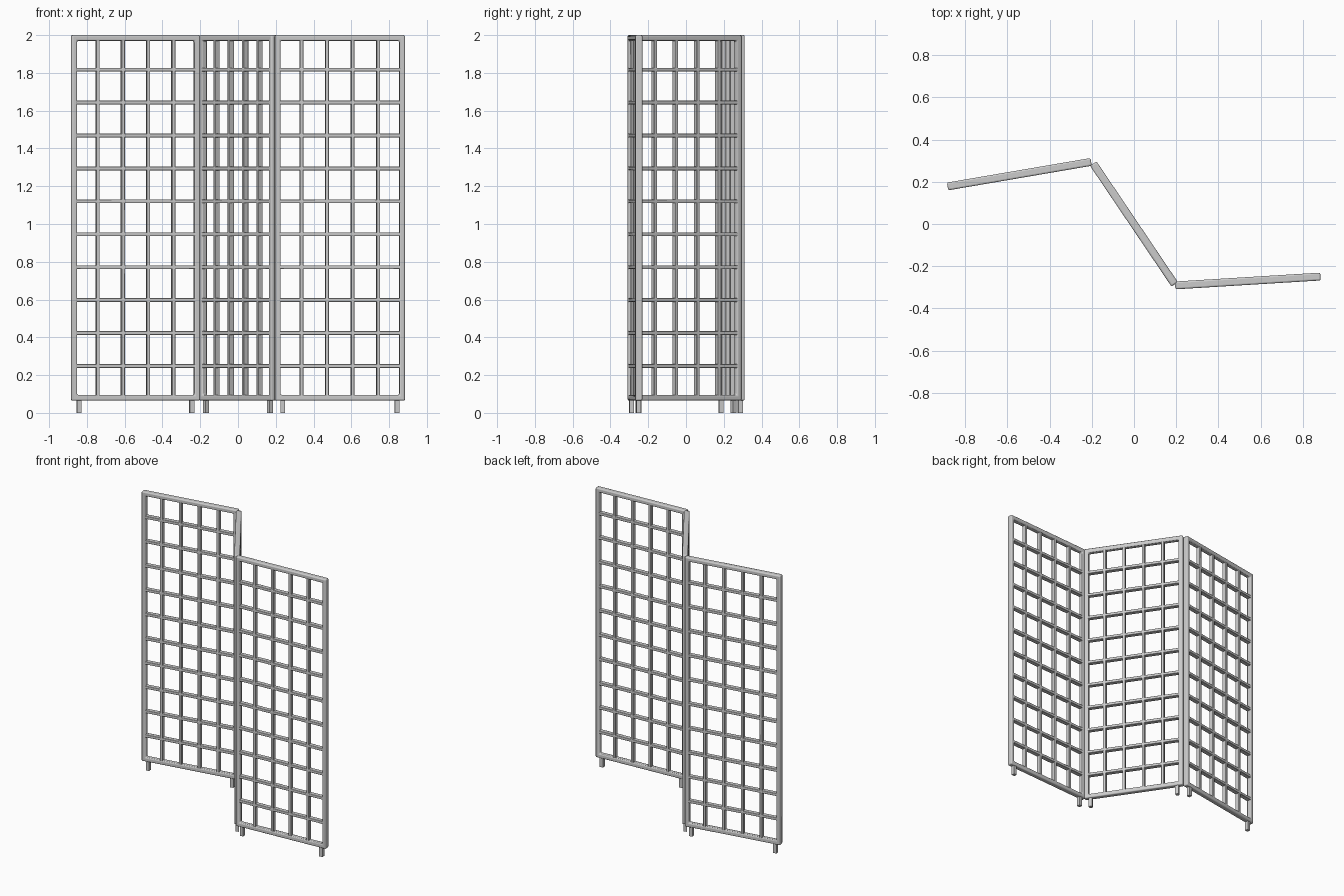
import bpy, bmesh, math
from mathutils import Matrix, Vector

if "Cube" in bpy.data.objects:
    bpy.data.objects.remove(bpy.data.objects["Cube"])

W, Z0, Z1 = 0.69, 0.065, 2.0      # panel width, bottom and top heights
DEPTH, RAIL = 0.037, 0.03         # frame depth and face width
BAR_W, BAR_D = 0.019, 0.030       # lattice bar face width and depth
FOOT, FOOT_X = 0.024, 0.303


def finish(name, bm, place, bevel, segments):
    bmesh.ops.recalc_face_normals(bm, faces=bm.faces)
    me = bpy.data.meshes.new(name)
    bm.to_mesh(me)
    bm.free()
    ob = bpy.data.objects.new(name, me)
    bpy.context.collection.objects.link(ob)
    ob.matrix_world = place
    if bevel:
        mod = ob.modifiers.new("rounded_edges", 'BEVEL')
        mod.width = bevel
        mod.segments = segments
        mod.limit_method = 'ANGLE'
    bpy.ops.object.select_all(action='DESELECT')
    ob.select_set(True)
    bpy.context.view_layer.objects.active = ob
    bpy.ops.object.shade_smooth_by_angle(angle=math.radians(40))
    return ob


def add_box(bm, centre, size):
    m = Matrix.Translation(Vector(centre)) @ Matrix.Diagonal((*size, 1))
    bmesh.ops.create_cube(bm, size=1, matrix=m)


def rectangle(bm, inset, y):
    x, lo, hi = W / 2 - inset, Z0 + inset, Z1 - inset
    return [bm.verts.new((px, y, pz)) for px, pz in
            ((-x, lo), (x, lo), (x, hi), (-x, hi))]


def make_panel(side, x, y, angle):
    place = Matrix.Translation((x, y, 0)) @ Matrix.Rotation(math.radians(angle), 4, 'Z')

    # Outer frame: closed ring with rounded edges
    bm = bmesh.new()
    loops = [rectangle(bm, i, d) for i, d in
             ((0, -DEPTH / 2), (0, DEPTH / 2), (RAIL, DEPTH / 2), (RAIL, -DEPTH / 2))]
    for k in range(4):
        a, b = loops[k], loops[(k + 1) % 4]
        for i in range(4):
            j = (i + 1) % 4
            bm.faces.new((a[i], a[j], b[j], b[i]))
    finish(side + "_frame", bm, place, 0.008, 3)

    # Four upright lattice bars
    bm = bmesh.new()
    for i in range(4):
        add_box(bm, ((i - 1.5) * 0.1355, 0, (Z0 + Z1) / 2),
                (BAR_W, BAR_D, Z1 - Z0 - RAIL))
    finish(side + "_upright_bars", bm, place, 0.003, 2)

    # Ten cross bars
    bm = bmesh.new()
    for i in range(10):
        add_box(bm, (0, 0, 0.2485 + i * 0.1743), (W - RAIL, BAR_D + 0.001, BAR_W + 0.001))
    finish(side + "_cross_bars", bm, place, 0.003, 2)

    # Two square feet
    bm = bmesh.new()
    for s in (-1, 1):
        add_box(bm, (s * FOOT_X, 0, (Z0 + 0.01) / 2), (FOOT, FOOT, Z0 + 0.01))
    finish(side + "_feet", bm, place, 0, 0)


make_panel("left_panel", -0.543, 0.236, 9.7)
make_panel("middle_panel", 0.0, 0.0, -56)
make_panel("right_panel", 0.539, -0.270, 3.5)
